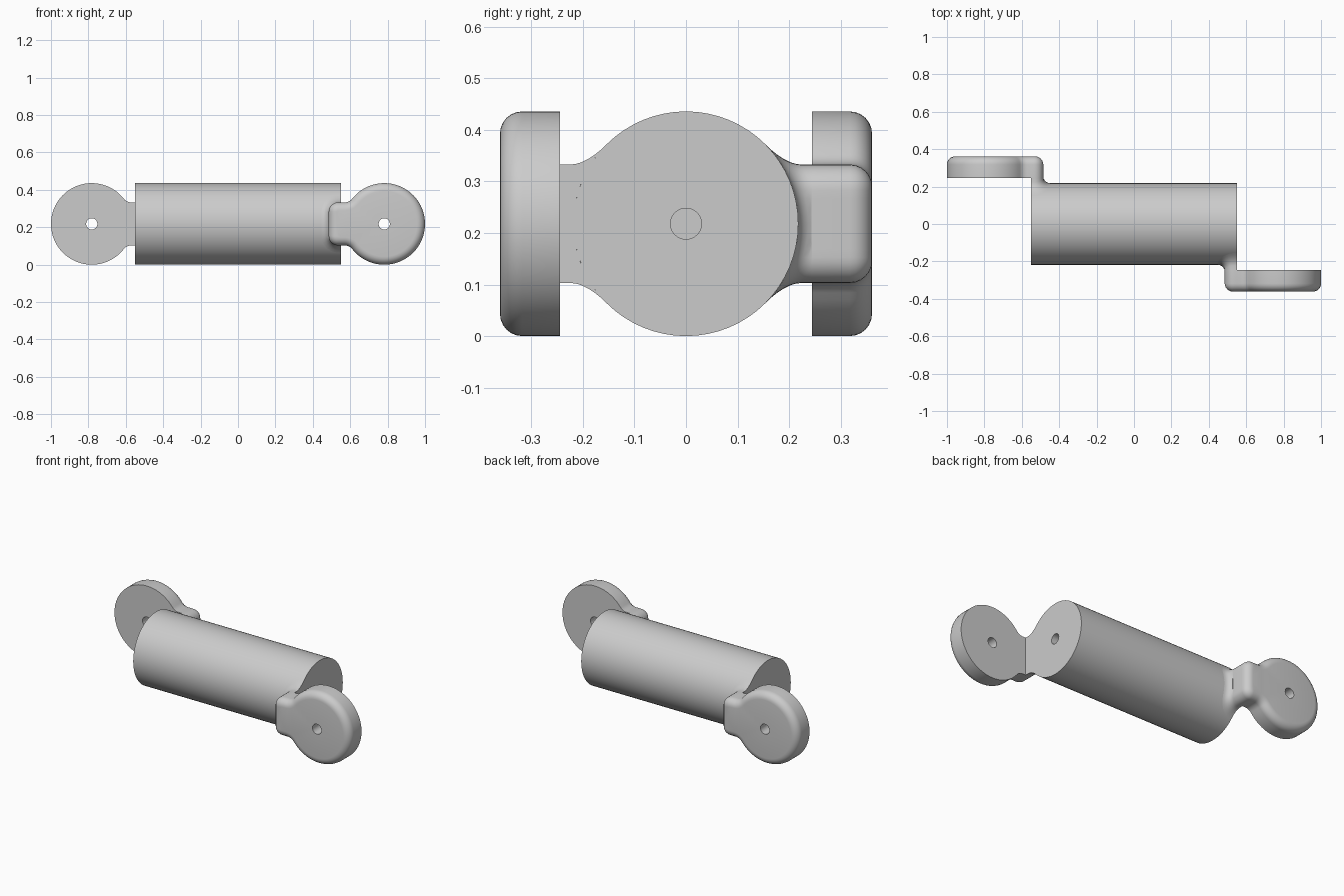
import bpy, bmesh
from math import sin, cos, pi, sqrt, atan2, radians

if "Cube" in bpy.data.objects:
    bpy.data.objects.remove(bpy.data.objects["Cube"])

R, CZ, HALF = 0.218, 0.218, 0.55      # barrel radius, axis height, half length
HOLE, DEPTH = 0.03, 0.1               # bores
XD = 0.782                            # eye centre
W, X0, RC, RF = 0.115, 0.485, 0.05, 0.05   # neck half width, back face, corner, fillet
Y_IN, Y_OUT, BEV = 0.245, 0.361, 0.043     # eye plate faces and rounding
FLARE = 0.038                         # fillet where neck meets barrel
SEG, CORNER = 64, 7


def arc(cx, cz, r, a0, a1, n):
    return [(cx + r * cos(a0 + (a1 - a0) * i / n), cz + r * sin(a0 + (a1 - a0) * i / n))
            for i in range(n + 1)]


def outline(d):
    """Side outline of the arm, inset by d; returns neck part and eye part."""
    half = [(HALF, W - d)] + arc(X0 + RC, W - RC, RC - d, pi / 2, pi, CORNER)
    # extra points down the back face so the flare can follow the barrel
    back = [(X0 + d, (W - RC) * (1 - i / 4)) for i in range(1, 8)]
    neck = half + back + [(x, -z) for x, z in reversed(half)]
    xf = XD - sqrt((R + RF) ** 2 - (W + RF) ** 2)
    a = atan2(W + RF, XD - xf)
    low = arc(xf, -(W + RF), RF + d, pi / 2, a, 6)
    eye = arc(XD, 0, R - d, pi + a, 3 * pi - a, SEG)[1:-1]
    return neck, low + eye + [(x, -z) for x, z in reversed(low)]


def finish(bm, name):
    bmesh.ops.recalc_face_normals(bm, faces=bm.faces)
    me = bpy.data.meshes.new(name)
    bm.to_mesh(me)
    bm.free()
    ob = bpy.data.objects.new(name, me)
    bpy.context.collection.objects.link(ob)
    bpy.ops.object.select_all(action='DESELECT')
    ob.select_set(True)
    bpy.context.view_layer.objects.active = ob
    bpy.ops.object.shade_smooth_by_angle(angle=radians(35))
    return ob


def bridge(bm, a, b, closed=True):
    n = len(a)
    for i in range(n if closed else n - 1):
        j = (i + 1) % n
        bm.faces.new((a[i], a[j], b[j], b[i]))


def fill(bm, *loops):
    edges = []
    for lp in loops:
        for i, v in enumerate(lp):
            w = lp[(i + 1) % len(lp)]
            edges.append(bm.edges.get((v, w)) or bm.edges.new((v, w)))
    bmesh.ops.triangle_fill(bm, use_beauty=True, edges=edges)


# Barrel with a blind bore in each end
bm = bmesh.new()
half = [(HALF - DEPTH, HOLE), (HALF, HOLE), (HALF, R)]
profile = half + [(-x, r) for x, r in reversed(half)]
rings = [[bm.verts.new((x, r * cos(2 * pi * i / SEG), CZ + r * sin(2 * pi * i / SEG)))
          for i in range(SEG)] for x, r in profile]
for a, b in zip(rings, rings[1:]):
    bridge(bm, a, b)
bm.faces.new(rings[0])
bm.faces.new(rings[-1])
finish(bm, "barrel")

# Eye arm: rounded plate, pin hole, and neck flaring into the barrel
bm = bmesh.new()


def ring(points, y):
    return [bm.verts.new((x, -y, CZ + z)) for x, z in points]


base_neck, base_eye = outline(0)
n_neck = len(base_neck)
inner = ring(base_neck + base_eye, Y_IN)
prev = inner
for k in range(7):
    t = k / 6 * pi / 2
    n, e = outline(BEV * (1 - cos(t)))
    cur = ring(n + e, Y_OUT - BEV * (1 - sin(t)))
    bridge(bm, prev, cur)
    prev = cur
pin = arc(XD, 0, HOLE, 0, 2 * pi, 32)[:-1]
pin_out, pin_in = ring(pin, Y_OUT), ring(pin, Y_IN)
bridge(bm, pin_out, pin_in)
fill(bm, prev, pin_out)
fill(bm, [inner[n_neck - 1]] + inner[n_neck:] + [inner[0]], pin_in)

prev = inner[:n_neck]
first, last = [prev[0]], [prev[-1]]
for k in range(7):
    t = k / 6 * pi / 2
    pts = outline(-FLARE * (1 - cos(t)))[0]
    h = FLARE * (1 - sin(t))
    cur = [bm.verts.new((x, -min(Y_IN - 0.001, sqrt(R * R - z * z) + h), CZ + z)) for x, z in pts]
    bridge(bm, prev, cur, closed=False)
    first.append(cur[0])
    last.append(cur[-1])
    prev = cur
zt = prev[0].co.z - CZ
curve = [zt * (1 - i / 6) for i in range(1, 12)]
seam = [bm.verts.new((HALF, -sqrt(R * R - z * z), CZ + z)) for z in curve]
bm.faces.new(first + seam + last[::-1])
arm = finish(bm, "right_eye_arm")

# Opposite arm is the same part turned half around
other = arm.copy()
other.name = "left_eye_arm"
other.rotation_euler = (0, 0, pi)
bpy.context.collection.objects.link(other)
